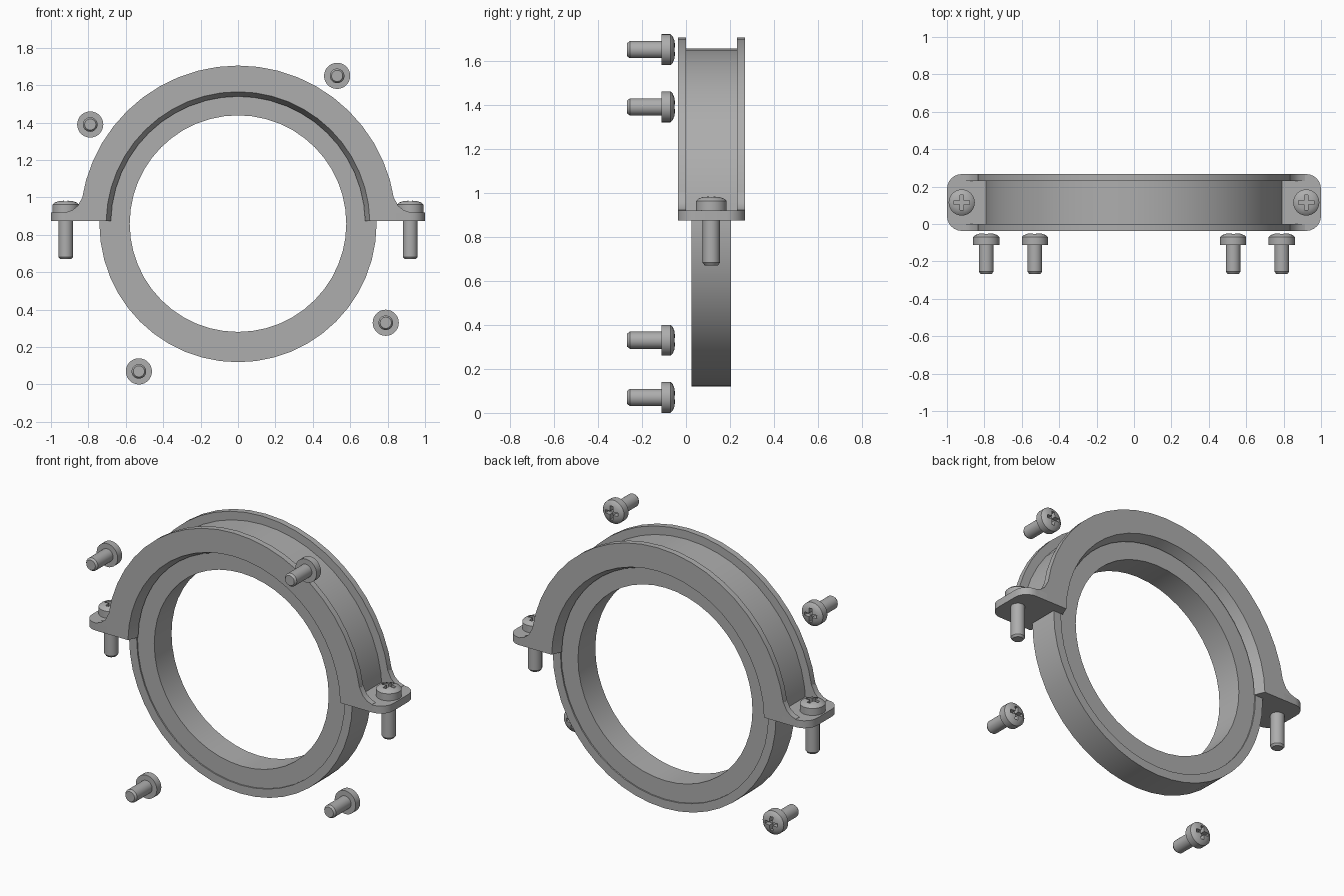
import bpy, bmesh
from math import sin, cos, pi, asin, radians
from mathutils import Matrix, Vector

old = bpy.data.objects.get("Cube")
if old:
    bpy.data.objects.remove(old, do_unlink=True)

steel = bpy.data.materials.new("steel_grey")
steel.use_nodes = True
steel.diffuse_color = (0.42, 0.42, 0.42, 1)
steel.node_tree.nodes["Principled BSDF"].inputs["Base Color"].default_value = (0.42, 0.42, 0.42, 1)

CZ = 0.86                    # height of the ring axis
FRONT, BACK = -0.037, 0.267  # clamp faces
MID = (FRONT + BACK) / 2


def finish(name, bm, smooth=True):
    bmesh.ops.recalc_face_normals(bm, faces=bm.faces)
    mesh = bpy.data.meshes.new(name)
    bm.to_mesh(mesh)
    bm.free()
    mesh.materials.append(steel)
    ob = bpy.data.objects.new(name, mesh)
    bpy.context.collection.objects.link(ob)
    if smooth:
        shade(ob)
    return ob


def shade(ob):
    bpy.ops.object.select_all(action='DESELECT')
    ob.select_set(True)
    bpy.context.view_layer.objects.active = ob
    bpy.ops.object.shade_smooth_by_angle(angle=radians(30))


def sweep(profile, steps, cut=None):
    """Revolve a closed (radius, y) profile about the y axis; cut keeps only what is above z = cut."""
    bm = bmesh.new()
    rows = []
    for i in range(steps if cut is None else steps + 1):
        row = []
        for r, y in profile:
            if cut is None:
                a = 2 * pi * i / steps
            else:
                a0 = asin(cut / r)
                a = a0 + (pi - 2 * a0) * i / steps
            row.append(bm.verts.new((r * cos(a), y, r * sin(a))))
        rows.append(row)
    n = len(profile)
    pairs = list(zip(rows, rows[1:]))
    if cut is None:
        pairs.append((rows[-1], rows[0]))
    else:
        bm.faces.new(rows[0])
        bm.faces.new(rows[-1])
    for a, b in pairs:
        for j in range(n):
            k = (j + 1) % n
            bm.faces.new((a[j], a[k], b[k], b[j]))
    return bm


def prism(points, lo, hi, place):
    """Extrude a polygon between lo and hi; place maps (u, v, depth) to xyz."""
    bm = bmesh.new()
    bottom = [bm.verts.new(place(u, v, lo)) for u, v in points]
    top = [bm.verts.new(place(u, v, hi)) for u, v in points]
    bm.faces.new(bottom)
    bm.faces.new(top)
    n = len(points)
    for i in range(n):
        j = (i + 1) % n
        bm.faces.new((bottom[i], bottom[j], top[j], top[i]))
    return bm


# Full ring with a raised outer rim on both faces
ring_profile = [(0.579, 0.033), (0.69, 0.033), (0.69, 0.025), (0.741, 0.025)]
ring_profile += [(r, 2 * MID - y) for r, y in reversed(ring_profile)]
ring = finish("sealing_ring", sweep(ring_profile, 48))
ring.location.z = CZ

# Upper clamp half: channel section with sloped inner lips
half = [(0.745, 0.023), (0.68, 0.023), (0.705, FRONT), (0.845, FRONT),
        (0.845, FRONT + 0.036), (0.795, FRONT + 0.036)]
clamp_profile = half + [(r, 2 * MID - y) for r, y in reversed(half)]
clamp = finish("clamp_half", sweep(clamp_profile, 24, cut=0.015))
clamp.location.z = CZ

# Feet and gussets at both ends of the clamp
corner = 0.08
foot = [(0.78, FRONT)]
for cy, start in ((FRONT + corner, -90), (BACK - corner, 0)):
    for i in range(7):
        a = radians(start + 15 * i)
        foot.append((1.0 - corner + corner * cos(a), cy + corner * sin(a)))
foot.append((0.78, BACK))
gusset = [(0.78, 0.89), (0.915, 0.89), (0.915, 0.922), (0.885, 0.932),
          (0.855, 0.957), (0.833, 1.0), (0.78, 1.0)]
for side, s in (("left", 1), ("right", -1)):
    finish("foot_" + side, prism(foot, 0.875, 0.92, lambda u, v, d: (s * u, v, d)))
    for end, y in (("front", FRONT), ("back", BACK - 0.036)):
        finish("gusset_" + end + "_" + side,
               prism(gusset, y, y + 0.036, lambda u, v, d: (s * u, d, v)))


# Pan head screw pointing down, head seat at z = 0, with a cross recess
def make_screw(name, length):
    outline = [(0, -length), (0.03, -length), (0.039, -length + 0.012), (0.039, 0),
               (0.07, 0), (0.07, 0.042), (0.06, 0.052), (0.04, 0.06), (0, 0.064)]
    bm = bmesh.new()
    verts = [bm.verts.new((r, 0, z)) for r, z in outline]
    edges = [bm.edges.new(p) for p in zip(verts, verts[1:])]
    bmesh.ops.spin(bm, geom=verts + edges, cent=(0, 0, 0), axis=(0, 0, 1),
                   angle=2 * pi, steps=28, use_duplicate=False)
    bmesh.ops.remove_doubles(bm, verts=bm.verts, dist=0.0001)
    screw = finish(name, bm, smooth=False)

    w, l = 0.01, 0.041
    cross = []
    for q in range(4):
        for u, v in ((w, w), (w, l), (-w, l)):
            for _ in range(q):
                u, v = -v, u
            cross.append((u, v))
    cutter = finish("recess_cutter", prism(cross, 0.032, 0.1, lambda u, v, d: (u, v, d)), False)
    cutter.hide_render = True
    mod = screw.modifiers.new("recess", 'BOOLEAN')
    mod.operation = 'DIFFERENCE'
    mod.solver = 'EXACT'
    mod.object = cutter
    bpy.context.view_layer.objects.active = screw
    bpy.ops.object.modifier_apply(modifier=mod.name)
    bpy.data.objects.remove(cutter, do_unlink=True)
    shade(screw)
    return screw


# Clamp screws through the feet
long_screw = make_screw("clamp_screw_left", 0.25)
long_screw.location = (0.921, MID, 0.92)
twin = long_screw.copy()
twin.name = "clamp_screw_right"
twin.location.x = -0.921
bpy.context.collection.objects.link(twin)

# Four loose screws spaced a quarter turn apart, heads towards the back
short_screw = make_screw("mounting_screw_1", 0.155)
spot = Vector((0.53, -0.112, 0.79))
for i in range(4):
    ob = short_screw if i == 0 else short_screw.copy()
    if i:
        ob.name = "mounting_screw_" + str(i + 1)
        bpy.context.collection.objects.link(ob)
    ob.location = Matrix.Rotation(i * pi / 2, 3, 'Y') @ spot + Vector((0, 0, CZ))
    ob.rotation_euler = (-pi / 2, 0, 0)
